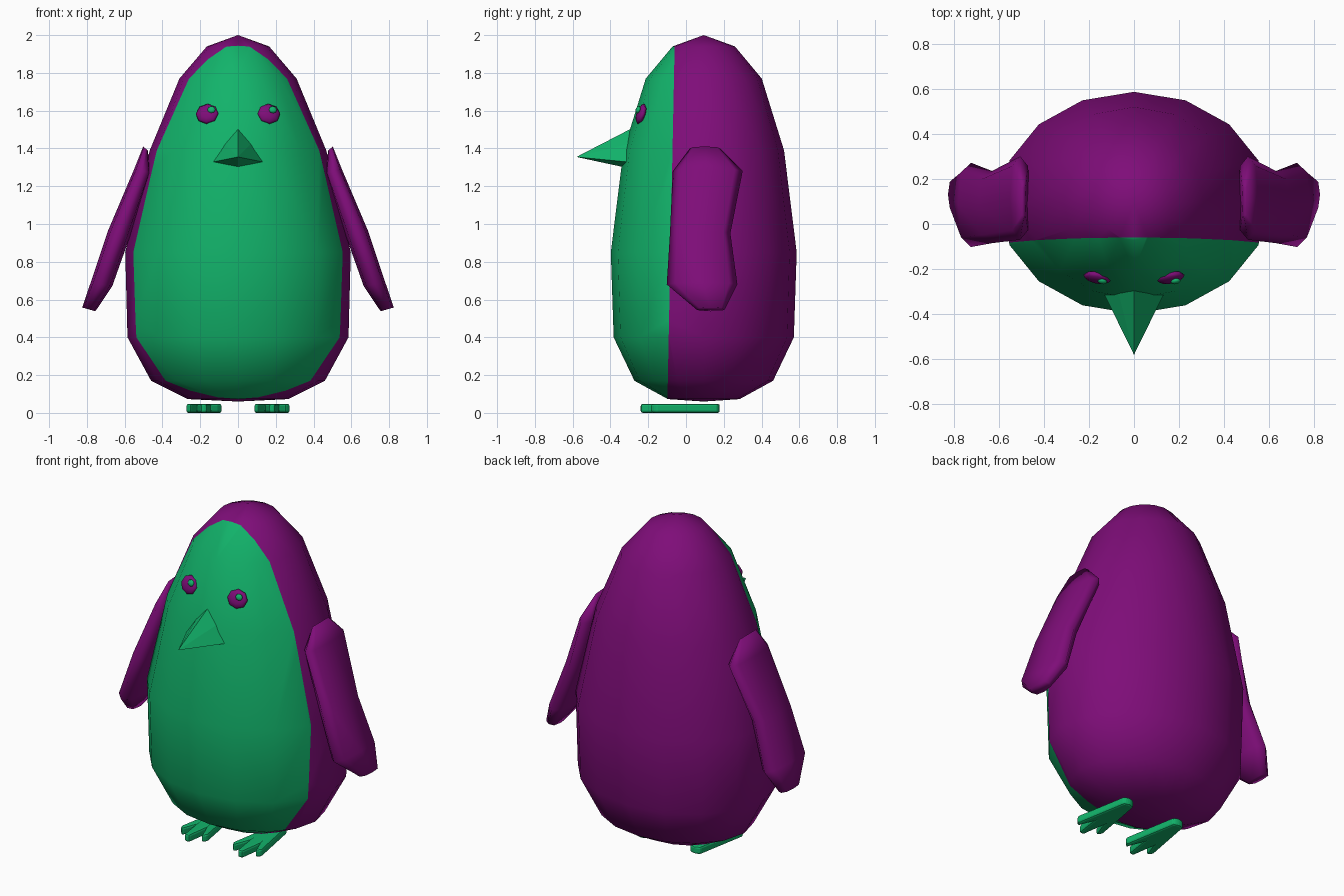
import bpy, bmesh, math
from mathutils import Vector, Matrix

if "Cube" in bpy.data.objects:
    bpy.data.objects.remove(bpy.data.objects["Cube"])


def material(name, rgb):
    m = bpy.data.materials.new(name)
    m.diffuse_color = (*rgb, 1)
    m.use_nodes = True
    m.node_tree.nodes["Principled BSDF"].inputs["Base Color"].default_value = m.diffuse_color
    return m


purple = material("purple", (0.21, 0.004, 0.19))
green = material("green", (0.006, 0.45, 0.145))


def finish(bm, name, mats, smooth=True):
    bmesh.ops.recalc_face_normals(bm, faces=bm.faces[:])
    for f in bm.faces:
        f.smooth = smooth
    me = bpy.data.meshes.new(name)
    bm.to_mesh(me)
    bm.free()
    for m in mats:
        me.materials.append(m)
    ob = bpy.data.objects.new(name, me)
    bpy.context.collection.objects.link(ob)
    return ob


def loft(rings, top=None, bottom=None):
    """Skin closed rings of points; close ends with a pole point or a flat cap."""
    bm = bmesh.new()
    vs = [[bm.verts.new(p) for p in r] for r in rings]
    n = len(vs[0])
    for a, b in zip(vs, vs[1:]):
        for i in range(n):
            bm.faces.new((a[i], a[(i + 1) % n], b[(i + 1) % n], b[i]))
    for ring, pole in ((vs[0], top), (vs[-1], bottom)):
        if pole:
            p = bm.verts.new(pole)
            for i in range(n):
                bm.faces.new((ring[i], ring[(i + 1) % n], p))
        else:
            bm.faces.new(ring)
    return bm


def ellipse(cx, cy, z, rx, ry, n, power=1.0, tilt=0.0):
    pts = []
    for i in range(n):
        a = 2 * math.pi * i / n
        c, s = math.cos(a), math.sin(a)
        c = math.copysign(abs(c) ** power, c)
        s = math.copysign(abs(s) ** power, s)
        pts.append((cx + rx * c, cy + ry * s, z + tilt * c))
    return pts


# Body: egg of 16 sides, cut by a nearly upright plane, green in front of it
profile = [(1.94, .165, .165), (1.77, .31, .307), (1.39, .467, .425),
           (.85, .597, .492), (.40, .585, .477), (.17, .46, .367), (.073, .265, .19)]
bm = loft([ellipse(0, .094, z, rx, ry, 16) for z, rx, ry in profile],
          (0, .094, 2.0), (0, .094, .06))
normal = Vector((0, 1, -.0204)).normalized()
origin = Vector((0, -.059, 2.0))
bmesh.ops.bisect_plane(bm, geom=bm.verts[:] + bm.edges[:] + bm.faces[:],
                       plane_co=origin, plane_no=normal)
for f in bm.faces:
    if (f.calc_center_median() - origin).dot(normal) < 0:
        f.material_index = 1
finish(bm, "body", [purple, green])

# Beak: cone with a rounded triangular base
base = [(0, -.28, 1.51), (.075, -.28, 1.43), (.15, -.275, 1.325),
        (0, -.325, 1.30), (-.15, -.275, 1.325), (-.075, -.28, 1.43)]
finish(loft([base], (0, -.58, 1.355)), "beak", [green], smooth=False)


def eye_part(name, centre, turn, size, mat):
    bm = bmesh.new()
    bmesh.ops.create_uvsphere(bm, u_segments=8, v_segments=6, radius=1)
    m = (Matrix.Translation(centre) @ Matrix.Rotation(turn, 4, 'Z')
         @ Matrix.Rotation(math.radians(-18), 4, 'X')
         @ Matrix.Diagonal((*size, 1)) @ Matrix.Rotation(math.pi / 2, 4, 'X'))
    bmesh.ops.transform(bm, matrix=m, verts=bm.verts[:])
    finish(bm, name, [mat])


# Flipper sections: centre x, half thickness, centre y, half depth, z
flipper = [(.49, .012, .10, .08, 1.40), (.505, .045, .115, .185, 1.28),
           (.63, .06, .075, .16, .95), (.723, .057, .085, .187, .68),
           (.79, .035, .13, .075, .548)]
# Foot outline: heel and three toes
foot = [(.145, .17), (.18, .18), (.215, .17), (.24, .03), (.275, -.16), (.25, -.19),
        (.217, -.10), (.197, -.24), (.165, -.24), (.145, -.10), (.108, -.20),
        (.085, -.17), (.12, .03)]

for side, s in (("right", 1), ("left", -1)):
    # Eye with a small highlight
    eye_part(side + "_eye", (s * .163, -.238, 1.583), s * .2, (.062, .022, .056), purple)
    eye_part(side + "_eye_highlight", (s * .163 + .022, -.254, 1.605), s * .2,
             (.022, .012, .02), green)
    # Flipper
    rings = [ellipse(s * x, y, z, s * rx, ry, 8, .75, .01)
             for x, rx, y, ry, z in flipper]
    finish(loft(rings), side + "_flipper", [purple])
    # Foot with bevelled rim
    bm = loft([[(s * x, y, z) for x, y in foot] for z in (.048, 0)])
    ob = finish(bm, side + "_foot", [green], smooth=False)
    bev = ob.modifiers.new("rim", 'BEVEL')
    bev.width, bev.segments = .012, 2
